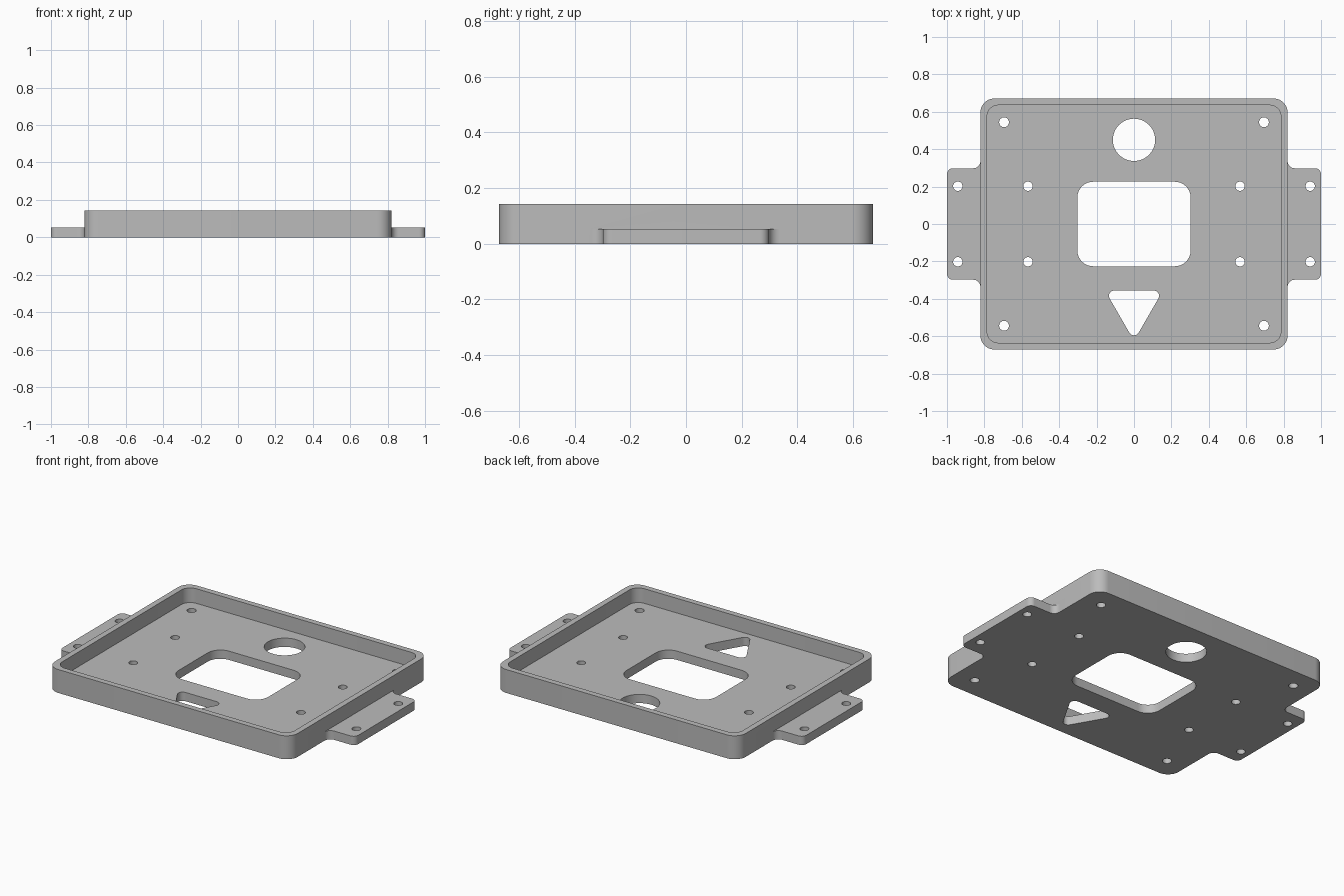
import bpy, bmesh, math
from mathutils import Vector, Matrix

cube = bpy.data.objects.get("Cube")
if cube:
    bpy.data.objects.remove(cube, do_unlink=True)

HEIGHT, FLOOR = 0.143, 0.0536
HALF_X, HALF_Y, WALL = 0.8214, 0.671, 0.0357

grey = bpy.data.materials.new("light_grey")
grey.use_nodes = True
grey.diffuse_color = (0.5, 0.5, 0.5, 1)
grey.node_tree.nodes["Principled BSDF"].inputs["Base Color"].default_value = (0.5, 0.5, 0.5, 1)


def rounded(corners, steps=10):
    """Outline from (x, y, radius) corners, each turned into an arc."""
    out = []
    for i, (x, y, r) in enumerate(corners):
        p = Vector((x, y))
        if r == 0:
            out.append(p)
            continue
        a = (Vector(corners[i - 1][:2]) - p).normalized()
        b = (Vector(corners[(i + 1) % len(corners)][:2]) - p).normalized()
        half = a.angle(b) / 2
        centre = p + (a + b).normalized() * (r / math.sin(half))
        v = p + a * (r / math.tan(half)) - centre
        w = p + b * (r / math.tan(half)) - centre
        sweep = math.atan2(v.x * w.y - v.y * w.x, v.dot(w))
        for k in range(steps + 1):
            out.append(centre + Matrix.Rotation(sweep * k / steps, 2) @ v)
    return out


def rectangle(hx, hy, r):
    return rounded([(hx, hy, r), (-hx, hy, r), (-hx, -hy, r), (hx, -hy, r)])


def circle(x, y, r, n=32):
    return [Vector((x + r * math.cos(math.tau * k / n),
                    y + r * math.sin(math.tau * k / n))) for k in range(n)]


def prism(name, outline, z0, z1):
    bm = bmesh.new()
    face = bm.faces.new([bm.verts.new((p.x, p.y, z0)) for p in outline])
    top = bmesh.ops.extrude_face_region(bm, geom=[face])["geom"]
    bmesh.ops.translate(bm, vec=(0, 0, z1 - z0),
                        verts=[g for g in top if isinstance(g, bmesh.types.BMVert)])
    bmesh.ops.recalc_face_normals(bm, faces=bm.faces)
    mesh = bpy.data.meshes.new(name)
    bm.to_mesh(mesh)
    bm.free()
    mesh.materials.append(grey)
    obj = bpy.data.objects.new(name, mesh)
    bpy.context.collection.objects.link(obj)
    return obj


def combine(target, other, operation):
    """Apply one boolean and discard the helper."""
    mod = target.modifiers.new(other.name, "BOOLEAN")
    mod.object, mod.operation, mod.solver = other, operation, "EXACT"
    bpy.context.view_layer.objects.active = target
    bpy.ops.object.modifier_apply(modifier=mod.name)
    bpy.data.objects.remove(other, do_unlink=True)


# Tray block
tray = prism("mounting_tray", rectangle(HALF_X, HALF_Y, 0.075), 0, HEIGHT)

# Side mounting tabs, blended into the walls with concave fillets
TAB_Y, FILLET = 0.298, 0.038
for s in (-1, 1):
    end = TAB_Y + FILLET
    tab = rounded([(s * 0.8, -end, 0), (s * HALF_X, -end, 0),
                   (s * HALF_X, -TAB_Y, FILLET * 0.999), (s, -TAB_Y, 0.032),
                   (s, TAB_Y, 0.032), (s * HALF_X, TAB_Y, FILLET * 0.999),
                   (s * HALF_X, end, 0), (s * 0.8, end, 0)])
    combine(tray, prism("tab", tab, 0, FLOOR), "UNION")

# Recess
combine(tray, prism("recess", rectangle(HALF_X - WALL, HALF_Y - WALL, 0.06), FLOOR, 0.3), "DIFFERENCE")

# Rectangular, round and triangular openings
triangle = [(0.179 * math.cos(math.radians(a)), -0.445 + 0.179 * math.sin(math.radians(a)), 0.029)
            for a in (30, 150, 270)]
openings = [rectangle(0.303, 0.226, 0.085), circle(0, 0.45, 0.113, 64), rounded(triangle)]

# Screw holes in the corners, the floor and the tabs
for x, y, r in ((0.695, 0.544, 0.026), (0.567, 0.202, 0.025), (0.942, 0.202, 0.025)):
    openings += [circle(sx * x, sy * y, r) for sx in (-1, 1) for sy in (-1, 1)]
for outline in openings:
    combine(tray, prism("opening", outline, -0.1, 0.3), "DIFFERENCE")

bpy.ops.object.select_all(action="DESELECT")
tray.select_set(True)
bpy.context.view_layer.objects.active = tray
bpy.ops.object.shade_smooth_by_angle(angle=math.radians(30))
